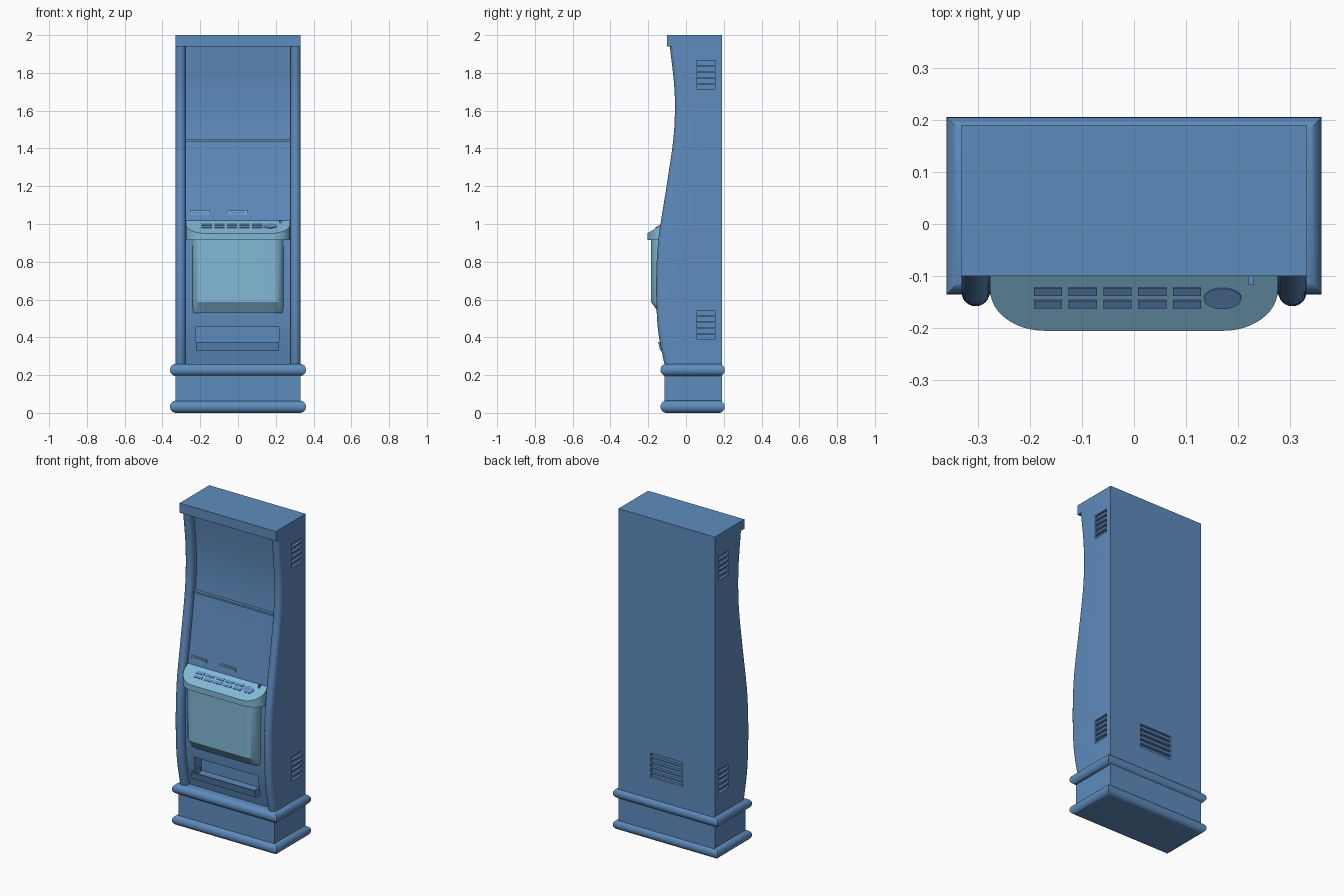
import bpy, bmesh, math
from mathutils import Matrix, Vector

if "Cube" in bpy.data.objects:
    bpy.data.objects.remove(bpy.data.objects["Cube"])


def material(name, rgb):
    m = bpy.data.materials.new(name)
    m.diffuse_color = (*rgb, 1)
    m.use_nodes = True
    m.node_tree.nodes["Principled BSDF"].inputs["Base Color"].default_value = m.diffuse_color
    return m


BLUE = material("cabinet blue", (0.114, 0.262, 0.515))
LIGHT = material("light blue", (0.223, 0.485, 0.679))


def finish(name, bm, mat):
    bmesh.ops.recalc_face_normals(bm, faces=bm.faces)
    me = bpy.data.meshes.new(name)
    bm.to_mesh(me)
    bm.free()
    me.materials.append(mat)
    ob = bpy.data.objects.new(name, me)
    bpy.context.collection.objects.link(ob)
    return ob


def smooth(ob, angle=30):
    bpy.ops.object.select_all(action='DESELECT')
    ob.select_set(True)
    bpy.context.view_layer.objects.active = ob
    bpy.ops.object.shade_smooth_by_angle(angle=math.radians(angle))


def add_box(bm, x0, x1, y0, y1, z0, z1):
    size = Matrix.Diagonal((x1 - x0, y1 - y0, z1 - z0, 1))
    mid = Matrix.Translation(((x0 + x1) / 2, (y0 + y1) / 2, (z0 + z1) / 2))
    return bmesh.ops.create_cube(bm, size=1, matrix=mid @ size)["verts"]


def box(name, mat, *dims):
    bm = bmesh.new()
    add_box(bm, *dims)
    return finish(name, bm, mat)


def loft(name, rings, mat):
    """Join closed rings of points into a capped solid."""
    bm = bmesh.new()
    vs = [[bm.verts.new(p) for p in r] for r in rings]
    n = len(vs[0])
    for a, b in zip(vs, vs[1:]):
        for i in range(n):
            j = (i + 1) % n
            bm.faces.new((a[i], a[j], b[j], b[i]))
    bm.faces.new(vs[0])
    bm.faces.new(vs[-1])
    return finish(name, bm, mat)


# Front curve of the side rails, as (z, y), smoothed by Catmull-Rom
CURVE = [(0.23, -0.108), (0.4, -0.143), (0.55, -0.156), (0.75, -0.157), (0.9, -0.148),
         (1.0, -0.135), (1.2, -0.103), (1.44, -0.068), (1.6, -0.059), (1.75, -0.064), (1.95, -0.087)]


def curve_points(pts, steps):
    pts = [Vector(p) for p in pts]
    ext = [2 * pts[0] - pts[1]] + pts + [2 * pts[-1] - pts[-2]]
    out = []
    for a, b, c, d in zip(ext, ext[1:], ext[2:], ext[3:]):
        for s in range(steps):
            t = s / steps
            out.append(0.5 * (2 * b + (c - a) * t + (2 * a - 5 * b + 4 * c - d) * t * t
                              + (3 * b - a - 3 * c + d) * t ** 3))
    return out + [pts[-1]]


# Cabinet: round-fronted side rails with a recessed front panel between them
OUT, INN, BACK = 0.331, 0.277, 0.19
R = (OUT - INN) / 2


def cabinet_ring(z, front, recess):
    left = [(-OUT, BACK)]
    for i in range(13):
        a = math.pi * i / 12
        left.append((-(OUT + INN) / 2 - R * math.cos(a), front + R - R * math.sin(a)))
    left.append((-INN, front + recess))
    right = [(-x, y) for x, y in reversed(left)]
    return [(x, y, z) for x, y in left + right]


rings = []
for z, y in curve_points(CURVE, 4):
    rings.append(cabinet_ring(z, y, 0.036 if z < 1.4401 else 0.046))
    if abs(z - 1.44) < 1e-4:
        rings.append(cabinet_ring(z + 0.002, y, 0.046))
cabinet = loft("cabinet", rings, BLUE)

# Vent slots on both sides and the back, and the tray opening
bm = bmesh.new()
for i in range(5):
    for base in (0.39, 1.716):
        z = base + i * 0.0315
        for s in (-1, 1):
            xs = sorted((s * 0.315, s * 0.35))
            add_box(bm, *xs, 0.055, 0.155, z, z + 0.023)
    z = 0.39 + i * 0.0315
    add_box(bm, -0.11, 0.11, 0.174, 0.21, z, z + 0.023)
add_box(bm, -0.222, 0.218, -0.2, -0.04, 0.345, 0.455)
cutter = finish("cutter", bm, BLUE)
cutter.hide_render = True
mod = cabinet.modifiers.new("openings", 'BOOLEAN')
mod.operation, mod.solver, mod.object = 'DIFFERENCE', 'EXACT', cutter
bpy.context.view_layer.objects.active = cabinet
bpy.ops.object.modifier_apply(modifier=mod.name)
bpy.data.objects.remove(cutter)
smooth(cabinet)

# Top cap, plinth and strip under the upper screen
box("top_cap", BLUE, -OUT, OUT, -0.10, BACK, 1.94, 2.0)
box("plinth", BLUE, -OUT, OUT, -0.113, BACK, 0.03, 0.235)
box("screen_ledge", BLUE, -INN, INN, -0.042, -0.01, 1.436, 1.447)

# Round-edged mouldings around the plinth
for name, zc in (("bottom_moulding", 0.0325), ("upper_moulding", 0.2275)):
    r = 0.0325
    rings = []
    for i in range(17):
        a = -math.pi / 2 + math.pi * i / 16
        o = r * math.cos(a)
        x, y0, y1 = 0.36 - r + o, -0.135 + r - o, 0.205 - r + o
        z = zc + r * math.sin(a)
        rings.append([(-x, y0, z), (x, y0, z), (x, y1, z), (-x, y1, z)])
    smooth(loft(name, rings, BLUE))


def rounded_front(half, front, back, rx, ry):
    """Plan outline with elliptical front corners."""
    left = [(-half, back)]
    for i in range(13):
        a = math.pi / 2 * i / 12
        left.append((-half + rx - rx * math.cos(a), front + ry - ry * math.sin(a)))
    return left + [(-x, y) for x, y in reversed(left)]


# Button console with a sloping top
SLOPE = 0.62


def console_z(y):
    return 1.015 + (y + 0.10) * SLOPE


plan = rounded_front(0.276, -0.205, -0.08, 0.105, 0.078)
smooth(loft("console", [[(x, y, 0.915) for x, y in plan],
                        [(x, y, console_z(y)) for x, y in plan]], LIGHT))

# Belly panel, tapering back at the bottom
rings = []
for z, front in ((0.53, -0.145), (0.588, -0.185), (0.92, -0.185)):
    rings.append([(x, y, z) for x, y in rounded_front(0.24, front, -0.09, 0.06, 0.045)])
smooth(loft("belly_panel", rings, LIGHT))

# Buttons lying on the console slope
tilt = Matrix.Rotation(math.atan(SLOPE), 4, 'X')
bm = bmesh.new()
for col in range(5):
    for y in (-0.129, -0.153):
        at = Matrix.Translation((-0.165 + col * 0.0667, y, console_z(y)))
        bmesh.ops.create_cube(bm, size=1, matrix=at @ tilt @ Matrix.Diagonal((0.054, 0.017, 0.006, 1)))
finish("buttons", bm, BLUE)
bm = bmesh.new()
at = Matrix.Translation((0.17, -0.142, console_z(-0.142)))
bmesh.ops.create_cone(bm, cap_ends=True, segments=32, radius1=1, radius2=1, depth=1,
                      matrix=at @ tilt @ Matrix.Diagonal((0.036, 0.023, 0.007, 1)))
smooth(finish("oval_button", bm, BLUE))
box("coin_slot", BLUE, 0.219, 0.23, -0.117, -0.09, 0.985, 1.022)

# Ticket slots above the console
for name, x in (("left_ticket_slot", -0.203), ("right_ticket_slot", -0.003)):
    box(name + "_frame", LIGHT, x - 0.052, x + 0.052, -0.098, -0.07, 1.049, 1.071)
    box(name, BLUE, x - 0.04, x + 0.04, -0.1, -0.07, 1.056, 1.064)

# Open payout tray with a leaning front
bm = bmesh.new()
parts = [(-0.222, 0.218, -0.148, -0.141, 0.33, 0.376),
         (-0.222, 0.218, -0.148, -0.045, 0.33, 0.338),
         (-0.222, -0.215, -0.148, -0.06, 0.33, 0.376),
         (0.211, 0.218, -0.148, -0.06, 0.33, 0.376)]
for p in parts:
    for v in add_box(bm, *p):
        if v.co.z < 0.34 and v.co.y < -0.13:
            v.co.y += 0.012
finish("payout_tray", bm, BLUE)
